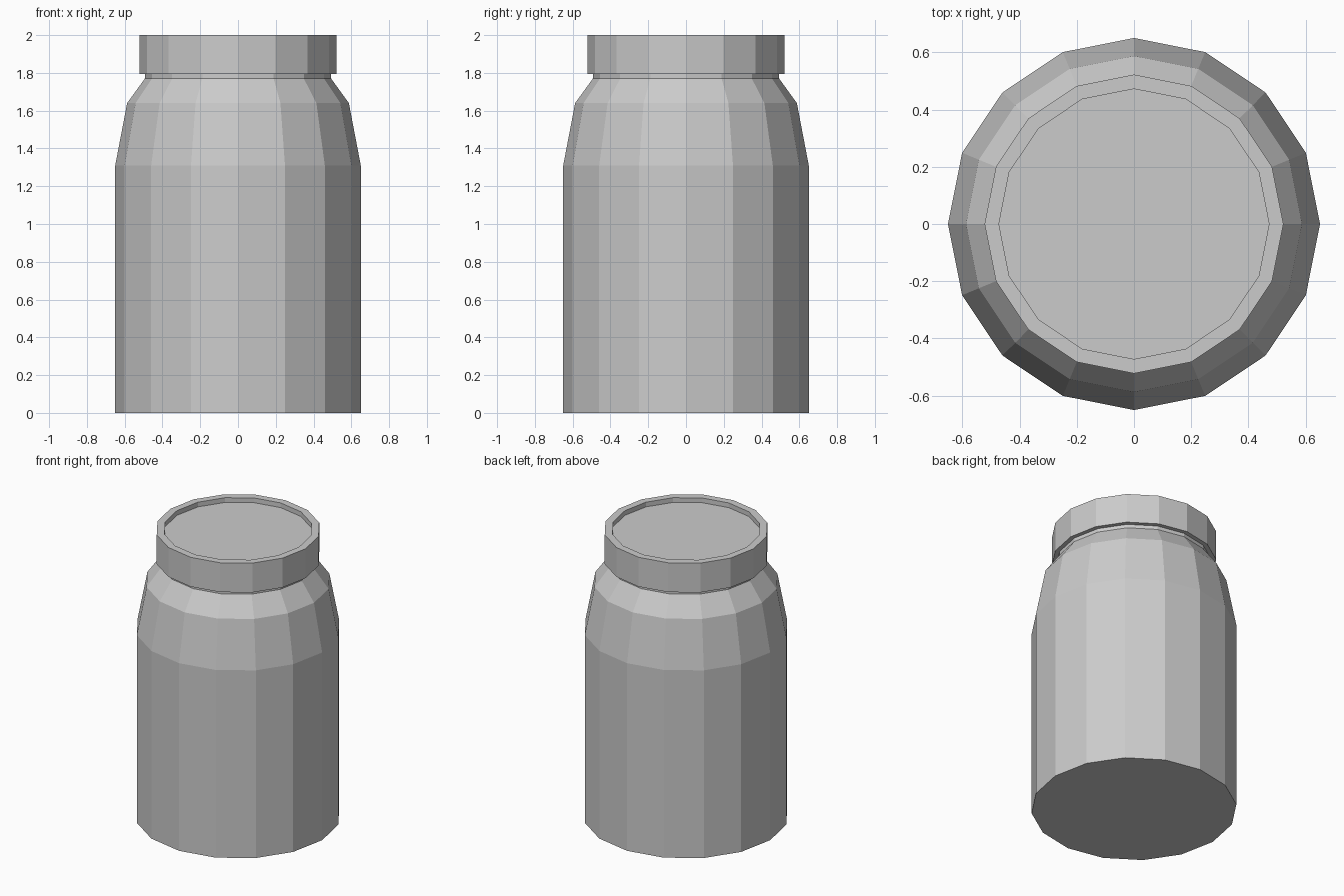
import bpy, bmesh
from math import cos, sin, pi

if "Cube" in bpy.data.objects:
    bpy.data.objects.remove(bpy.data.objects["Cube"])

SIDES = 16


def lathe(name, profile):
    """Revolve (radius, z) points into a closed, flat-shaded solid."""
    bm = bmesh.new()
    rings = [[bm.verts.new((r * cos(2 * pi * i / SIDES), r * sin(2 * pi * i / SIDES), z))
              for i in range(SIDES)] for r, z in profile]
    for low, high in zip(rings, rings[1:]):
        for i in range(SIDES):
            j = (i + 1) % SIDES
            bm.faces.new((low[i], low[j], high[j], high[i]))
    bm.faces.new(rings[0][::-1])
    bm.faces.new(rings[-1])
    bmesh.ops.recalc_face_normals(bm, faces=bm.faces)
    mesh = bpy.data.meshes.new(name)
    bm.to_mesh(mesh)
    bm.free()
    obj = bpy.data.objects.new(name, mesh)
    bpy.context.collection.objects.link(obj)
    return obj


# Jar body with sloped shoulders and short neck
lathe("jar_body", [(0.65, 0), (0.65, 1.31), (0.587, 1.64), (0.493, 1.77), (0.493, 1.795)])

# Lid with a raised rim around a recessed top
lathe("lid", [(0.493, 1.795), (0.522, 1.795), (0.522, 2.0), (0.472, 2.0), (0.472, 1.967)])
